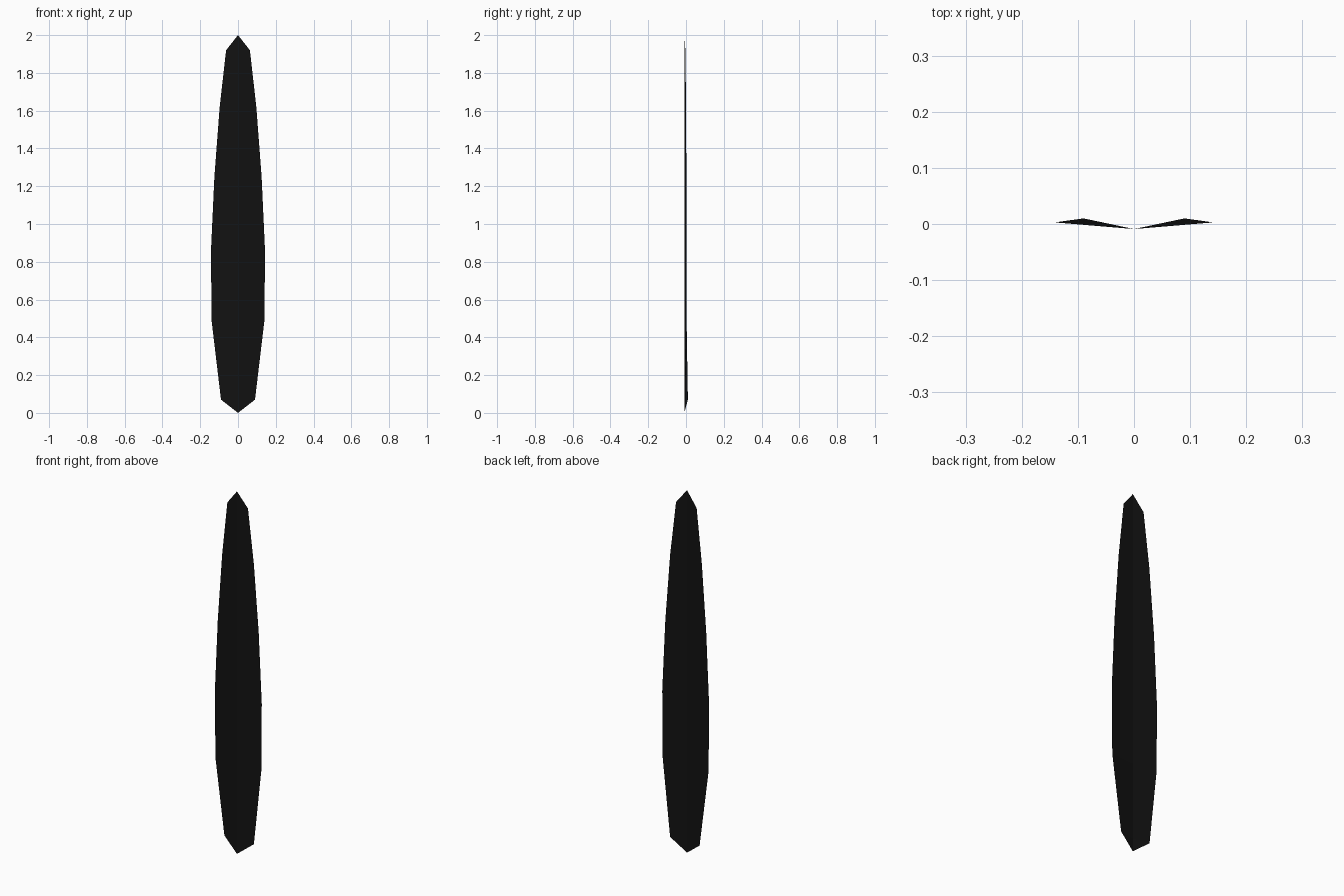
import bpy, bmesh

if "Cube" in bpy.data.objects:
    bpy.data.objects.remove(bpy.data.objects["Cube"])

# Outline of one half: height, half width, depth of the outer edge
RIDGE_Y = -0.009
OUTLINE = [
    (0.07, 0.090, 0.010),
    (0.49, 0.140, 0.003),
    (0.86, 0.143, 0.003),
    (1.25, 0.125, 0.002),
    (1.62, 0.097, 0.000),
    (1.92, 0.063, -0.003),
]

# Half blade: thin sheet folded along the centre ridge
bm = bmesh.new()
ridge = [bm.verts.new((0, RIDGE_Y, z)) for z in [0] + [p[0] for p in OUTLINE] + [2]]
edge = [bm.verts.new((x, y, z)) for z, x, y in OUTLINE]
bm.faces.new((ridge[0], edge[0], ridge[1]))
for i in range(len(edge) - 1):
    bm.faces.new((ridge[i + 1], edge[i], edge[i + 1], ridge[i + 2]))
bm.faces.new((ridge[-2], edge[-1], ridge[-1]))

mesh = bpy.data.meshes.new("leaf_blade")
bm.to_mesh(mesh)
bm.free()
blade = bpy.data.objects.new("leaf_blade", mesh)
bpy.context.collection.objects.link(blade)

# Mirror to the other half
mirror = blade.modifiers.new("mirror", 'MIRROR')
mirror.use_axis = (True, False, False)
mirror.use_clip = True

# Near-black colour
mat = bpy.data.materials.new("dark_blade")
mat.diffuse_color = (0.006, 0.006, 0.006, 1)
mat.use_nodes = True
mat.node_tree.nodes["Principled BSDF"].inputs["Base Color"].default_value = mat.diffuse_color
mesh.materials.append(mat)
